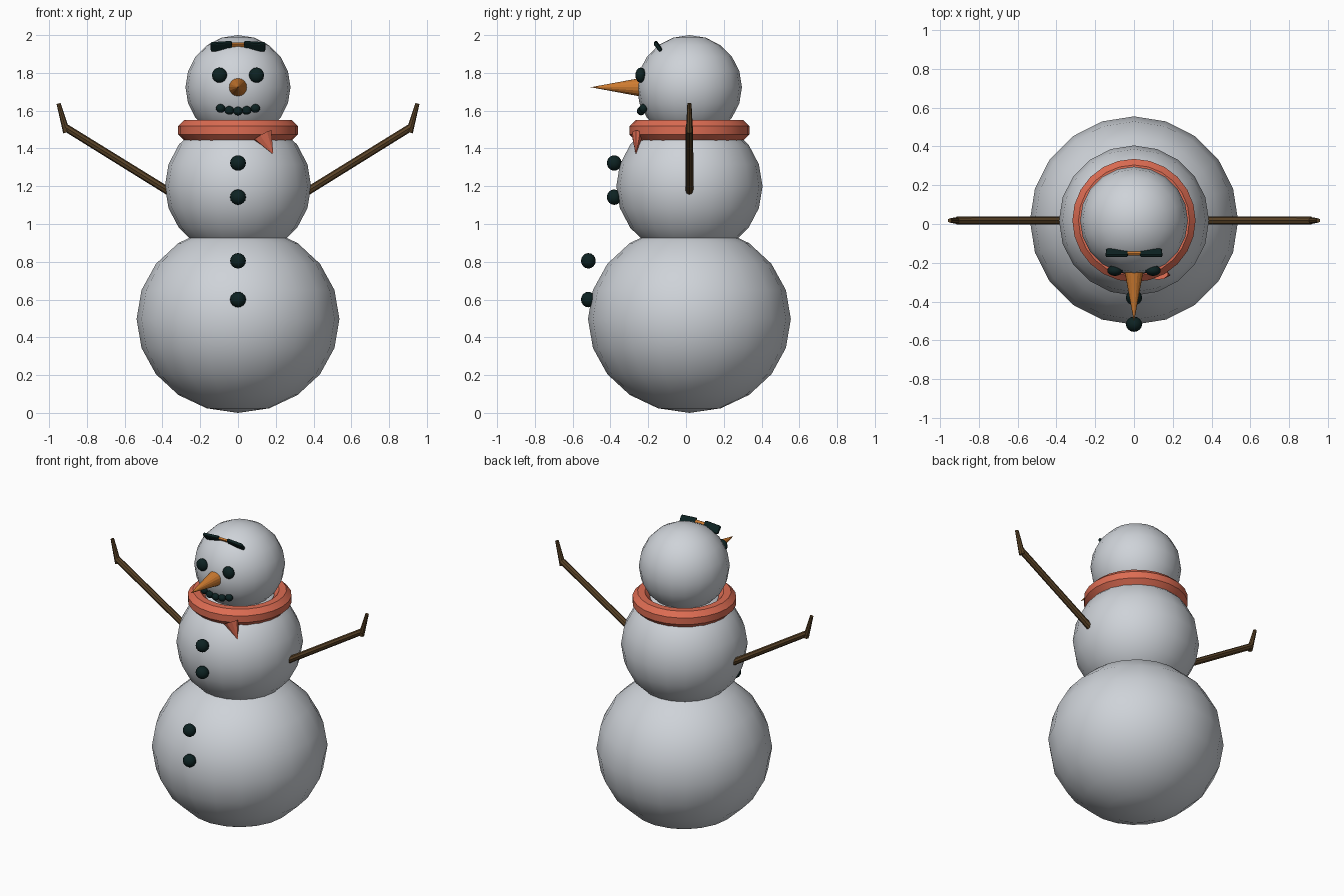
import bpy, bmesh, math
from mathutils import Vector

cube = bpy.data.objects.get("Cube")
if cube:
    bpy.data.objects.remove(cube, do_unlink=True)

CY = 0.018  # depth of the body axis


def material(name, rgb):
    m = bpy.data.materials.new(name)
    m.use_nodes = True
    m.diffuse_color = (*rgb, 1)
    m.node_tree.nodes["Principled BSDF"].inputs["Base Color"].default_value = (*rgb, 1)
    return m


SNOW = material("snow", (0.62, 0.65, 0.69))
COAL = material("coal", (0.004, 0.016, 0.016))
CARROT = material("carrot_orange", (0.62, 0.2, 0.03))
CLOTH = material("scarf_red", (0.72, 0.15, 0.085))
BARK = material("bark_brown", (0.1, 0.055, 0.02))


def finish(name, mat, angle=35):
    ob = bpy.context.object
    ob.name = ob.data.name = name
    ob.data.materials.append(mat)
    bpy.ops.object.transform_apply(location=False, rotation=True, scale=True)
    if angle:
        bpy.ops.object.shade_smooth_by_angle(angle=math.radians(angle))
    return ob


def ball(name, mat, loc, size, segments=20, rings=10):
    bpy.ops.mesh.primitive_uv_sphere_add(segments=segments, ring_count=rings, radius=1, location=loc)
    bpy.context.object.scale = size
    return finish(name, mat, 50)


def stick(name, mat, a, b, r1, r2, sides=8, angle=35):
    a, b = Vector(a), Vector(b)
    d = b - a
    bpy.ops.mesh.primitive_cone_add(vertices=sides, radius1=r1, radius2=r2, depth=d.length,
                                    location=(a + b) / 2,
                                    rotation=d.to_track_quat('Z', 'Y').to_euler())
    return finish(name, mat, angle)


def slab(name, mat, loc, size, tilt, bevel):
    bpy.ops.mesh.primitive_cube_add(size=1, location=loc, rotation=tilt)
    bpy.context.object.scale = size
    ob = finish(name, mat, 0)
    mod = ob.modifiers.new("soft_edges", 'BEVEL')
    mod.width, mod.segments = bevel, 2
    return ob


# Three snowballs
ball("base_snowball", SNOW, (0, CY, 0.497), (0.537, 0.537, 0.497))
ball("middle_snowball", SNOW, (0, CY, 1.2), (0.387, 0.387, 0.375))
ball("head", SNOW, (0, CY, 1.724), (0.278, 0.278, 0.276))

# Scarf: octagonal section spun around the neck
bm = bmesh.new()
ring = []
for i in range(8):
    t = math.radians(22.5 + 45 * i)
    ring.append(bm.verts.new((0.264 + 0.058 * math.cos(t), 0, 0.058 * math.sin(t))))
edges = [bm.edges.new((ring[i], ring[(i + 1) % 8])) for i in range(8)]
bmesh.ops.spin(bm, geom=ring + edges, cent=(0, 0, 0), axis=(0, 0, 1),
               angle=math.tau, steps=24, use_merge=True)
bmesh.ops.remove_doubles(bm, verts=bm.verts, dist=0.0005)
bmesh.ops.recalc_face_normals(bm, faces=bm.faces)
mesh = bpy.data.meshes.new("scarf")
bm.to_mesh(mesh)
bm.free()
scarf = bpy.data.objects.new("scarf", mesh)
scarf.location = (0, CY, 1.496)
bpy.context.collection.objects.link(scarf)
bpy.ops.object.select_all(action='DESELECT')
scarf.select_set(True)
bpy.context.view_layer.objects.active = scarf
finish("scarf", CLOTH, 30)

# Scarf tail: a small flattened cone leaning to the left
tail = stick("scarf_tail", CLOTH, (0.13, -0.255, 1.47), (0.183, -0.268, 1.375), 0.055, 0.004, 8)
for v in tail.data.vertices:
    v.co.y *= 0.55

# Face
stick("nose", CARROT, (0, -0.235, 1.724), (0, -0.505, 1.724), 0.05, 0, 16, 0)
for side, s in (("left", 1), ("right", -1)):
    ball(side + "_eye", COAL, (0.098 * s, -0.24, 1.788), (0.04, 0.028, 0.04), 16, 8)
    slab(side + "_brow", COAL, (0.088 * s, -0.149, 1.941), (0.115, 0.021, 0.055),
         (math.radians(37), math.radians(4 * s), 0), 0.008)
slab("brow_bridge", CARROT, (0, -0.15, 1.947), (0.075, 0.014, 0.026), (math.radians(37), 0, 0), 0.003)
for i in range(-2, 3):
    ball("mouth_pebble", COAL, (0.046 * i, -0.238 + 0.003 * i * i, 1.598 + 0.0035 * i * i),
         (0.025, 0.022, 0.023), 12, 8)

# Buttons
for y, z in ((-0.38, 1.323), (-0.38, 1.142), (-0.517, 0.805), (-0.517, 0.6)):
    ball("button", COAL, (0, y, z), (0.042, 0.039, 0.041), 16, 8)

# Arms with a bent twig at the end
for side, s in (("left", 1), ("right", -1)):
    stick(side + "_arm", BARK, (0.35 * s, CY, 1.162), (0.915 * s, CY, 1.512), 0.021, 0.02)
    stick(side + "_twig", BARK, (0.907 * s, CY, 1.485), (0.95 * s, CY, 1.638), 0.019, 0.011)
